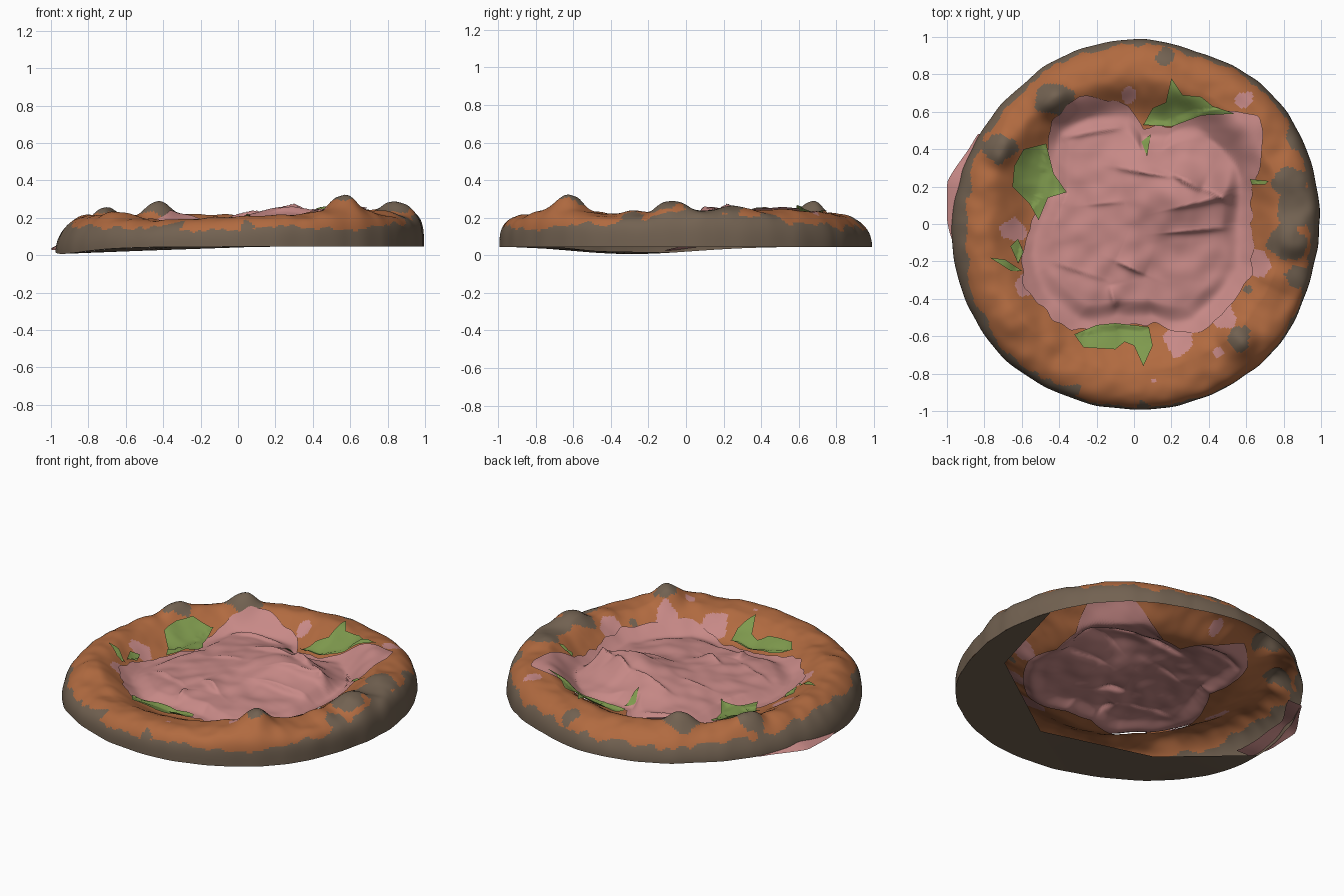
import bpy, bmesh, math
from mathutils import Vector, noise

if "Cube" in bpy.data.objects:
    bpy.data.objects.remove(bpy.data.objects["Cube"])

def mat(name, rgb):
    m = bpy.data.materials.new(name)
    m.diffuse_color = (*rgb, 1)
    m.use_nodes = True
    m.node_tree.nodes["Principled BSDF"].inputs["Base Color"].default_value = m.diffuse_color
    return m

ORANGE = mat("baked_orange", (0.44, 0.145, 0.051))
BROWN = mat("charred_brown", (0.17, 0.122, 0.083))
PINK = mat("ham_pink", (0.57, 0.25, 0.24))
GREEN = mat("leaf_green", (0.21, 0.32, 0.075))

def interp(table, a):
    """Periodic linear lookup of (degrees, value) pairs."""
    a %= 360
    t = sorted(table)
    t = [(t[-1][0] - 360, t[-1][1])] + t + [(t[0][0] + 360, t[0][1])]
    for (a0, v0), (a1, v1) in zip(t, t[1:]):
        if a0 <= a <= a1:
            return v0 + (v1 - v0) * (a - a0) / max(a1 - a0, 1e-6)
    return t[0][1]

def sn(x, y, f, seed=0.0):
    return noise.noise(Vector((x * f, y * f, seed)))

def smooth(t):
    t = min(max(t, 0), 1)
    return t * t * (3 - 2 * t)

def finish(name, bm, mats):
    me = bpy.data.meshes.new(name)
    bm.to_mesh(me)
    bm.free()
    for m in mats:
        me.materials.append(m)
    for p in me.polygons:
        p.use_smooth = True
    ob = bpy.data.objects.new(name, me)
    bpy.context.collection.objects.link(ob)
    return ob

# ---- shape rules of the crust and the torn ham outline ----
RIM = [(0, .99), (15, 1.0), (35, 1.01), (50, 1.01), (70, .98), (87, .99), (110, .975), (130, .955), (150, .95),
       (180, .975), (200, .985), (225, 1.0), (250, .985), (278, .995), (300, 1.005), (320, 1.01), (340, .99)]
CREST = [(0, .245), (20, .24), (45, .24), (90, .215), (120, .22), (150, .21), (180, .21), (210, .215),
         (240, .19), (270, .20), (290, .215), (312, .25), (335, .21)]
# bubbles: x, y, height, radius
BUBBLES = [(-.43, .66, .07, .085), (-.72, .4, .045, .08), (.56, -.62, .075, .09),
           (.86, -.08, .05, .1), (.75, -.3, .02, .09), (.85, .25, .02, .1), (-.62, -.5, .02, .1)]
EDGE = [(-.46, .41), (-.44, .55), (-.3, .68), (-.03, .63), (.05, .51), (.2, .52), (.42, .6), (.67, .58),
        (.69, .4), (.63, .2), (.62, 0), (.63, -.25), (.5, -.45), (.36, -.58), (.1, -.53), (-.1, -.53),
        (-.33, -.57), (-.5, -.44), (-.6, -.3), (-.58, -.1), (-.53, .05), (-.45, .2)]
HAM = [(math.degrees(math.atan2(y, x)) % 360, math.hypot(x, y)) for x, y in EDGE]
RC = 0.80

def bottom(x, y):
    return .045 - .043 * math.exp(-((x + .8) ** 2 + (y + .25) ** 2) / .18)

def rim(a):
    return interp(RIM, a) + .008 * sn(math.cos(math.radians(a)), math.sin(math.radians(a)), 7)

def power(a):
    return .8 - .28 * math.cos(math.radians(a + 35))

def bumps(x, y):
    h = sum(b[2] * math.exp(-(((x - b[0]) ** 2 + (y - b[1]) ** 2) / b[3] ** 2) ** 1.4) for b in BUBBLES)
    return h + .018 * sn(x, y, 5) + .008 * sn(x, y, 12, 3)

def crust_z(x, y):
    r, a = math.hypot(x, y), math.degrees(math.atan2(y, x))
    H, zb = interp(CREST, a), bottom(x, y)
    if r < RC:
        inner = .55 + .05 * sn(x, y, 3, 8)
        f = smooth((r - inner) / (RC - inner))
        return .095 + (H - .095) * f + bumps(x, y) * (.4 + .6 * f)
    p, q = power(a), min((r - RC) / (rim(a) - RC), 1)
    f = (1 - q ** (2 / p)) ** (p / 2)
    return zb + (H + bumps(x, y) - zb) * f

# ---- crust: open shell swept round, coloured by height and bubble position ----
N, OUT, INN = 400, 26, 26
bm = bmesh.new()
rows = []
for i in range(N):
    a = 360 * i / N
    c, s = math.cos(math.radians(a)), math.sin(math.radians(a))
    R, p, H, row = rim(a), power(a), interp(CREST, a), []
    for j in range(OUT):
        ph = math.pi / 2 * j / OUT
        r = RC + (R - RC) * math.cos(ph) ** p
        x, y, f = r * c, r * s, math.sin(ph) ** p
        zb = bottom(x, y)
        row.append(bm.verts.new((x, y, zb + (H + bumps(x, y) - zb) * f)))
    end = min(interp(HAM, a) - .05, .74)
    for j in range(INN + 1):
        r = RC + (end - RC) * j / INN
        row.append(bm.verts.new((r * c, r * s, crust_z(r * c, r * s))))
    rows.append(row)
SCORCH = [(-.43, .66, .095), (-.72, .4, .085), (.56, -.61, .055), (.82, -.1, .1), (.86, .08, .1), (.84, .24, .09),
          (.17, .9, .05), (.6, -.35, .035), (-.33, -.89, .04), (.05, -.97, .04), (.88, .45, .05), (.88, -.27, .06)]
SMEAR = [(-.65, -.03, .06), (-.6, -.33, .05), (.66, -.22, .07), (.24, -.61, .09), (.49, -.5, .06),
         (-.02, .7, .03), (.59, .65, .03), (.1, -.84, .015), (.45, -.68, .015)]
BAND = [(0, .24), (20, .21), (40, .17), (90, .125), (140, .145), (180, .165), (230, .145), (270, .14), (310, .15), (340, .18)]
for i in range(N):
    A, B = rows[i], rows[(i + 1) % N]
    for j in range(len(A) - 1):
        f = bm.faces.new((A[j], B[j], B[j + 1], A[j + 1]))
        x, y, z = f.calc_center_median()
        w = .04 * sn(x, y, 8, 5) + .02 * sn(x, y, 20, 5)
        near = lambda L: any(math.hypot(x - u, y - v) < q + w for u, v, q in L)
        band = interp(BAND, math.degrees(math.atan2(y, x)))
        if near(SCORCH) or (j < OUT and z < band + w):
            f.material_index = 1
        elif near(SMEAR):
            f.material_index = 2
finish("crust", bm, [ORANGE, BROWN, PINK])

# ---- partial flat base under the front and right of the crust ----
bm = bmesh.new()
pts = []
for i in range(61):
    a = -176 + 198 * i / 60
    pts.append((rim(a) * math.cos(math.radians(a)), rim(a) * math.sin(math.radians(a))))
pts += [(.76, -.23), (.11, -.69), (-.54, -.47)]
f = bm.faces.new([bm.verts.new((x, y, bottom(x, y))) for x, y in pts])
f.normal_flip()
bmesh.ops.triangulate(bm, faces=[f])
finish("base", bm, [BROWN])

# ---- ham slice: torn disc with folds: start, end, height ----
FOLDS = [(-.1, .3, .2, .25, .035), (.2, .27, .36, .18, .05), (.36, .2, .55, .1, .04), (.16, -.05, .5, -.02, .03),
         (.2, .08, .6, .17, .04), (-.1, -.2, .06, -.27, .035), (-.45, .45, -.05, .52, .03), (-.13, -.33, -.1, -.45, .03),
         (-.45, -.2, -.15, -.3, .015), (-.25, .1, -.05, .12, .015)]

def ham_z(x, y):
    r = math.hypot(x, y)
    z = .165 - .05 * (r / .65) ** 2 + .085 * math.exp(-((x - .2) ** 2 / .07 + (y - .17) ** 2 / .03))
    for x0, y0, x1, y1, h in FOLDS:
        dx, dy = x1 - x0, y1 - y0
        L = math.hypot(dx, dy)
        t = ((x - x0) * dx + (y - y0) * dy) / L / L
        d = ((x - x0) * dy - (y - y0) * dx) / L
        fade = max(0, 1 - (2 * t - 1) ** 2 * .8) if 0 <= t <= 1 else .2 * math.exp(-max(-t, t - 1) * L / .04)
        z += h * fade * math.exp(-abs(d) / (.06 if d < 0 else .012))
    z += .018 * sn(x, y, 4, 2) + .01 * sn(x, y, 10, 4)
    # the edge settles onto the crust
    cz = crust_z(x, y) + .01
    edge = smooth((r / interp(HAM, math.degrees(math.atan2(y, x))) - .75) / .18)
    return max(z + (cz - z) * edge, cz) if r > .4 else z

bm = bmesh.new()
NA, NR = 260, 60
mid = bm.verts.new((0, 0, ham_z(0, 0)))
rings = []
for k in range(1, NR + 1):
    ring = []
    for i in range(NA):
        a = 360 * i / NA
        R = interp(HAM, a) + .02 * noise.noise(Vector((a * .15, 0, 0)))
        r = R * k / NR
        x, y = r * math.cos(math.radians(a)), r * math.sin(math.radians(a))
        ring.append(bm.verts.new((x, y, ham_z(x, y))))
    rings.append(ring)
for i in range(NA):
    n = (i + 1) % NA
    bm.faces.new((mid, rings[0][i], rings[0][n]))
    for A, B in zip(rings, rings[1:]):
        bm.faces.new((A[i], B[i], B[n], A[n]))
finish("ham", bm, [PINK])

# ---- leaves draped over the edge of the ham ----
def leaf(name, outline, lift=.016):
    bm = bmesh.new()
    f = bm.faces.new([bm.verts.new((x, y, 0)) for x, y in outline])
    f.normal_update()
    if f.normal.z < 0:
        f.normal_flip()
    bmesh.ops.triangulate(bm, faces=[f])
    bmesh.ops.subdivide_edges(bm, edges=bm.edges[:], cuts=7, use_grid_fill=True)
    for v in bm.verts:
        x, y = v.co.x, v.co.y
        z = crust_z(x, y)
        if math.hypot(x, y) < interp(HAM, math.degrees(math.atan2(y, x))) + .02:
            z = max(z, ham_z(x, y))
        v.co.z = z + lift + .015 * sn(x, y, 9, 6)
    finish(name, bm, [GREEN])

leaf("leaf_left", [(-.65, .2), (-.64, .31), (-.59, .4), (-.47, .43), (-.43, .27), (-.36, .17), (-.46, .14), (-.51, .02), (-.56, .11)], .025)
leaf("leaf_back", [(.05, .53), (.1, .62), (.17, .65), (.2, .78), (.26, .69), (.36, .68), (.42, .63), (.54, .59), (.36, .58), (.2, .52)])
leaf("leaf_front", [(-.32, -.59), (-.2, -.54), (-.1, -.53), (.08, -.55), (.1, -.65), (.05, -.76), (0, -.65), (-.05, -.63), (-.1, -.67), (-.27, -.66)], .025)
leaf("leaf_left_small", [(-.66, -.12), (-.62, -.08), (-.59, -.15), (-.62, -.21)])
leaf("leaf_left_tip", [(-.77, -.18), (-.69, -.19), (-.6, -.25), (-.66, -.25)])
leaf("leaf_right", [(.62, .24), (.72, .23), (.7, .21), (.63, .21)])
leaf("leaf_middle", [(.04, .44), (.09, .48), (.08, .42), (.07, .36)], .008)

# ---- loose ham flap sticking out under the left side ----
bm = bmesh.new()
prev = None
for i in range(25):
    t = i / 24
    y = -.12 + .6 * t
    out = -.955 + .12 * smooth((t - .45) / .55) - .06 * math.sin(math.pi * t) ** .7
    cur = []
    for k in range(6):
        u = k / 5
        x = max(out, -1) + .1 * u
        cur.append(bm.verts.new((x, y, .025 + .02 * t + .04 * u ** .8 * math.sin(math.pi * t))))
    if prev:
        for k in range(5):
            bm.faces.new((prev[k], prev[k + 1], cur[k + 1], cur[k]))
    prev = cur
finish("ham_flap", bm, [PINK])
